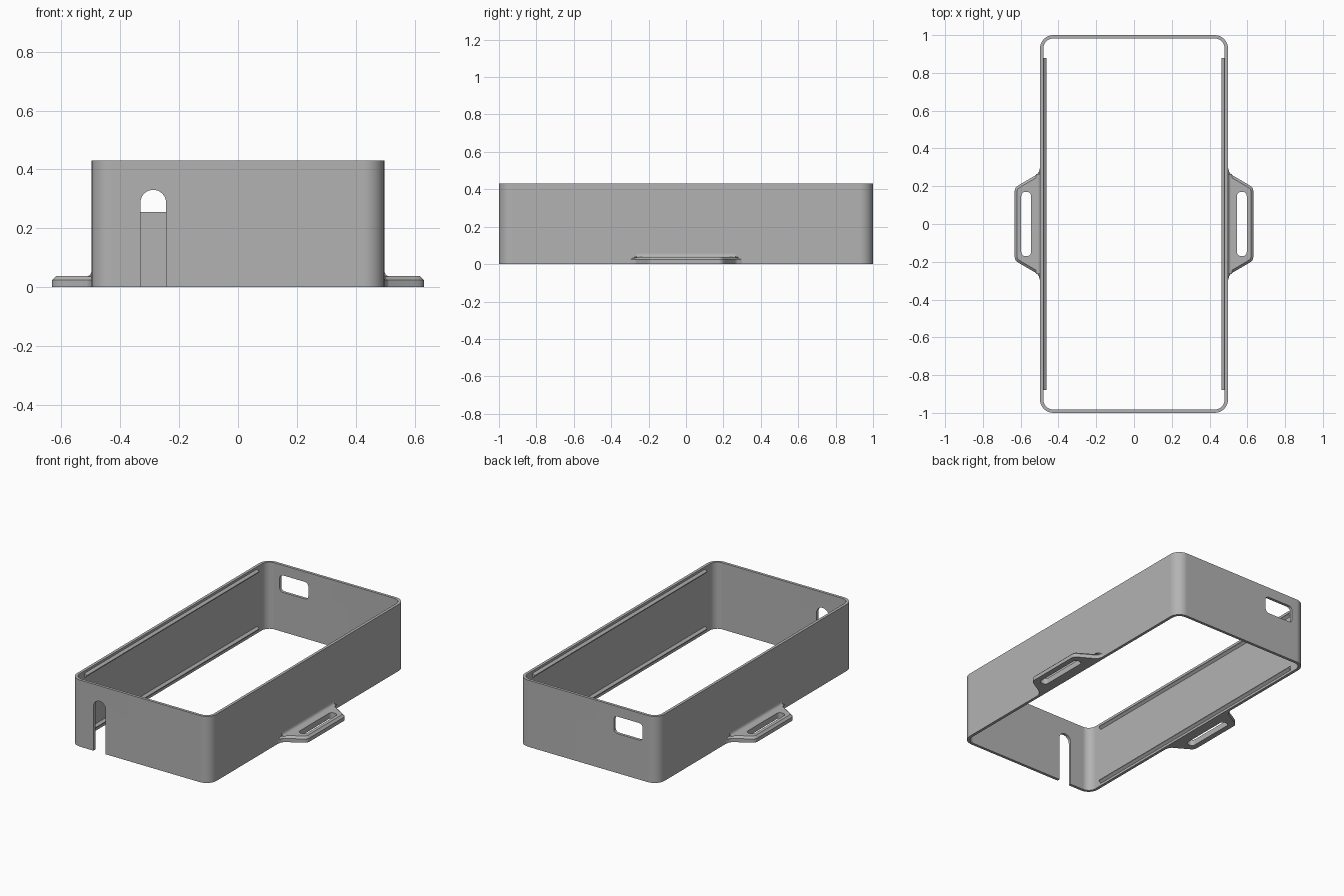
import bpy, bmesh, math

if "Cube" in bpy.data.objects:
    bpy.data.objects.remove(bpy.data.objects["Cube"], do_unlink=True)

grey = bpy.data.materials.new("plain grey")
grey.use_nodes = True
grey.diffuse_color = (0.45, 0.45, 0.45, 1)
grey.node_tree.nodes["Principled BSDF"].inputs["Base Color"].default_value = grey.diffuse_color

HALF_X, HALF_Y, HEIGHT, WALL, CORNER = 0.4975, 1.0, 0.43, 0.018, 0.07


def rounded(cx, cy, w, h, r, n=8):
    """Outline of a rectangle with rounded corners."""
    pts = []
    for i, (sx, sy) in enumerate([(1, 1), (-1, 1), (-1, -1), (1, -1)]):
        for k in range(n + 1):
            a = (i + k / n) * math.pi / 2
            pts.append((cx + sx * (w / 2 - r) + r * math.cos(a),
                        cy + sy * (h / 2 - r) + r * math.sin(a)))
    return pts


def prism(name, outline, lo, hi, place, chamfer=0):
    """Extrude an outline from lo to hi; place maps (u, v, depth) to xyz."""
    bm = bmesh.new()
    bottom = [bm.verts.new(place(u, v, lo)) for u, v in outline]
    top = [bm.verts.new(place(u, v, hi)) for u, v in outline]
    bm.faces.new(bottom[::-1])
    cap = bm.faces.new(top)
    for i in range(len(outline)):
        j = (i + 1) % len(outline)
        bm.faces.new((bottom[i], bottom[j], top[j], top[i]))
    bmesh.ops.recalc_face_normals(bm, faces=bm.faces)
    if chamfer:
        bmesh.ops.bevel(bm, geom=list(cap.edges), offset=chamfer,
                        segments=1, affect='EDGES')
    mesh = bpy.data.meshes.new(name)
    bm.to_mesh(mesh)
    bm.free()
    mesh.materials.append(grey)
    obj = bpy.data.objects.new(name, mesh)
    bpy.context.collection.objects.link(obj)
    return obj


def cut(obj, cutter):
    """Subtract the cutter and discard it."""
    mod = obj.modifiers.new("cut", 'BOOLEAN')
    mod.operation, mod.solver, mod.object = 'DIFFERENCE', 'EXACT', cutter
    bpy.context.view_layer.objects.active = obj
    bpy.ops.object.modifier_apply(modifier=mod.name)
    bpy.data.objects.remove(cutter, do_unlink=True)


def finish(obj):
    bpy.ops.object.select_all(action='DESELECT')
    obj.select_set(True)
    bpy.context.view_layer.objects.active = obj
    bpy.ops.object.shade_smooth_by_angle(angle=math.radians(30))
    mod = obj.modifiers.new("even shading", 'WEIGHTED_NORMAL')
    mod.keep_sharp = True


def upright(u, v, d):
    return (u, v, d)


def facing(u, v, d):
    return (u, d, v)


# Open rectangular frame
frame = prism("frame_wall", rounded(0, 0, 2 * HALF_X, 2 * HALF_Y, CORNER),
              0, HEIGHT, upright)
cut(frame, prism("hollow", rounded(0, 0, 2 * (HALF_X - WALL), 2 * (HALF_Y - WALL),
                                   CORNER - WALL), -0.1, HEIGHT + 0.1, upright))

# Cable slot in the front wall, window in the back wall
OPENING_X = -0.288
slot_r = 0.0435
arch = [(OPENING_X + slot_r * math.cos(math.pi * k / 16),
         0.287 + slot_r * math.sin(math.pi * k / 16)) for k in range(17)]
arch += [(OPENING_X - slot_r, -0.1), (OPENING_X + slot_r, -0.1)]
cut(frame, prism("slot", arch, -1.1, -0.9, facing))
cut(frame, prism("window", rounded(OPENING_X, 0.31, 0.205, 0.11, 0.025),
                 0.9, 1.1, facing))
finish(frame)

for side, label in ((1, "left"), (-1, "right")):
    def level(u, v, d):
        return (side * u, v, d)

    def along(u, v, d):
        return (side * u, d, v)

    # Strap lug with flared root, chamfered rim and a long slot
    half = [(0.49, 0.305), (0.499, 0.295), (0.504, 0.277), (0.514, 0.262),
            (0.605, 0.209), (0.618, 0.2), (0.628, 0.19), (0.632, 0.176)]
    lug = prism(label + "_lug", half + [(u, -v) for u, v in half[::-1]],
                0, 0.037, level, chamfer=0.013)
    cut(lug, prism("lug_slot", rounded(0.571, 0, 0.052, 0.34, 0.022),
                   -0.1, 0.1, level))
    finish(lug)

    # Hollow fillet joining lug and wall
    r = 0.02
    curve = [(HALF_X + r - r * math.sin(math.pi * k / 12),
              0.036 + r - r * math.cos(math.pi * k / 12)) for k in range(7)]
    finish(prism(label + "_lug_fillet", curve + [(0.49, 0.056), (0.49, 0.036)],
                 -0.265, 0.265, along))

    # Snap ridges inside the long wall, near both rims
    inner = HALF_X - WALL
    for z, where in ((0.03, "lower"), (HEIGHT - 0.03, "upper")):
        ridge = [(inner + 0.004, z - 0.018), (inner - 0.015, z - 0.003),
                 (inner - 0.015, z + 0.003), (inner + 0.004, z + 0.018)]
        finish(prism(label + "_" + where + "_ridge", ridge, -0.88, 0.88, along))
